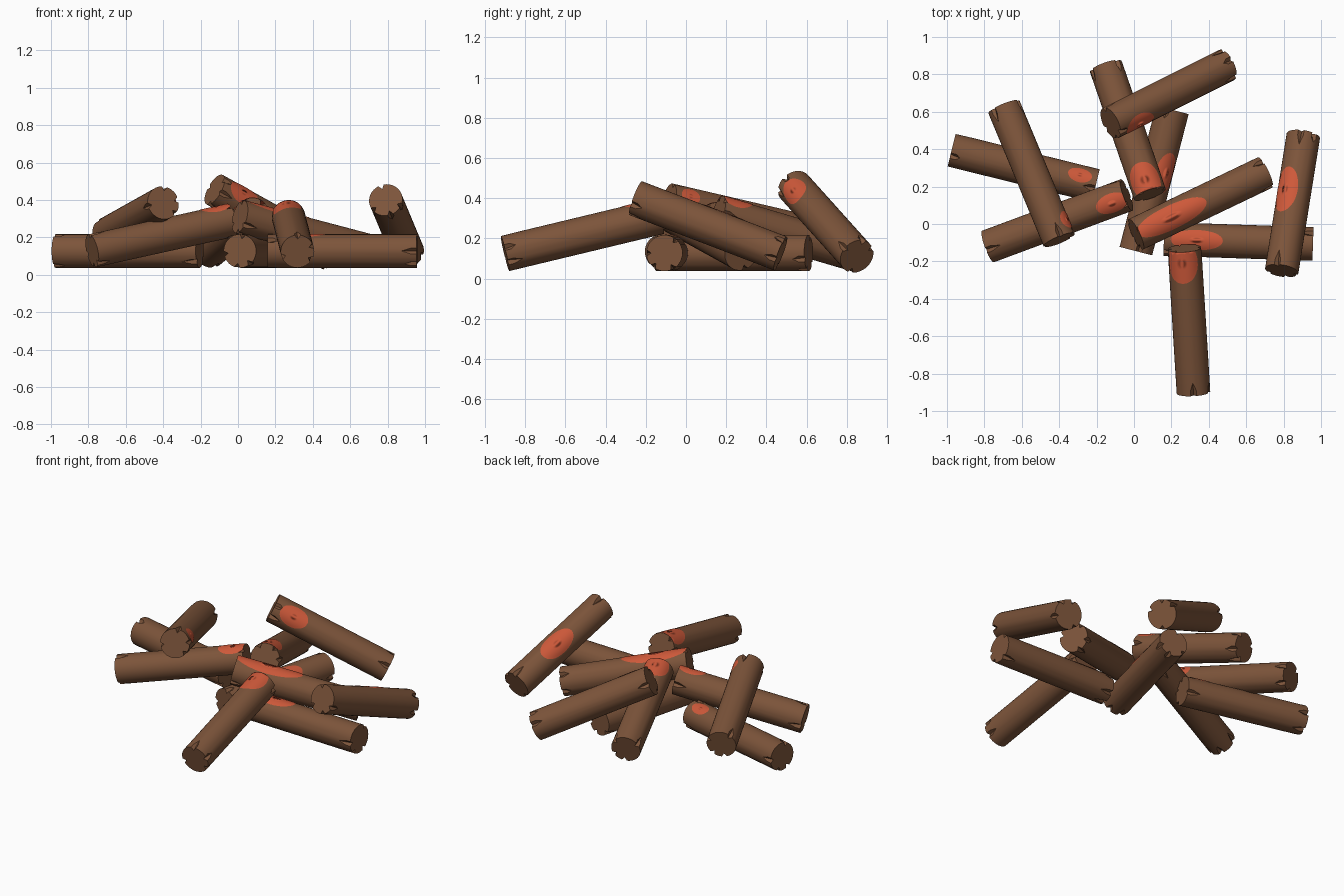
import bpy, bmesh, math, random
from mathutils import Vector

if "Cube" in bpy.data.objects:
    bpy.data.objects.remove(bpy.data.objects["Cube"])

random.seed(4)
R, SIDES = 0.09, 36


def material(name, rgb):
    m = bpy.data.materials.new(name)
    m.diffuse_color = (*rgb, 1)
    m.use_nodes = True
    m.node_tree.nodes["Principled BSDF"].inputs["Base Color"].default_value = m.diffuse_color
    return m


BROWN = material("bark brown", (0.205, 0.090, 0.043))
EMBER = material("ember orange", (0.62, 0.100, 0.042))


def finish(bm, name, mat):
    bmesh.ops.recalc_face_normals(bm, faces=bm.faces)
    me = bpy.data.meshes.new(name)
    bm.to_mesh(me)
    bm.free()
    me.materials.append(mat)
    ob = bpy.data.objects.new(name, me)
    bpy.context.collection.objects.link(ob)
    return ob


def frame(a, b):
    """Axis, sideways and upward directions of a log."""
    axis = (b - a).normalized()
    side = axis.cross(Vector((0, 0, 1))).normalized()
    return axis, side, side.cross(axis)


def log(name, a, b):
    axis, side, up = frame(a, b)
    length = (b - a).length

    def notches():
        start = random.randrange(SIDES)
        return {(start + k) % SIDES: random.uniform(0.05, 0.09) for k in (0, 5, 12, 23)}

    cuts = (notches(), notches())
    bm = bmesh.new()
    rings = []
    for k in range(4):
        end = k // 2
        ring = []
        for i in range(SIDES):
            t = 2 * math.pi * i / SIDES
            r, deep = R, cuts[end].get(i, 0.03)
            if k in (0, 3) and i in cuts[end]:      # split wood at the rim
                r = R * 0.74
            d = 0 if k in (0, 3) else deep
            z = d if end == 0 else length - d
            ring.append(bm.verts.new(a + axis * z + (up * math.cos(t) + side * math.sin(t)) * r))
        rings.append(ring)
    for p, q in zip(rings, rings[1:]):
        for i in range(SIDES):
            j = (i + 1) % SIDES
            bm.faces.new((p[i], p[j], q[j], q[i]))
    for ring, pt in ((rings[0], a), (rings[3], b)):  # end grain
        c = bm.verts.new(pt)
        for i in range(SIDES):
            bm.faces.new((ring[i], ring[(i + 1) % SIDES], c))
    ob = finish(bm, name, BROWN)
    bpy.ops.object.select_all(action='DESELECT')
    bpy.context.view_layer.objects.active = ob
    ob.select_set(True)
    bpy.ops.object.shade_smooth_by_angle(angle=math.radians(25))


def ember(name, a, b, t, toward, tilt, half_len, half_ang):
    """Thin glowing oval that hugs the log surface."""
    axis, side, up = frame(a, b)
    length = (b - a).length
    sign = 1 if side.dot(Vector(toward)) >= 0 else -1
    bm = bmesh.new()

    def point(r, phi):
        z = min(max(t * length + half_len * r * math.cos(phi), 0), length)
        th = math.radians(sign * tilt + half_ang * r * math.sin(phi))
        return bm.verts.new(a + axis * z + (up * math.cos(th) + side * math.sin(th)) * (R + 0.002))

    n = 32
    prev = None
    for k in range(6):
        ring = [point((k + 1) / 6, 2 * math.pi * i / n) for i in range(n)]
        for i in range(n):
            j = (i + 1) % n
            if prev:
                bm.faces.new((prev[i], prev[j], ring[j], ring[i]))
        if not prev:
            bm.faces.new(ring)
        prev = ring
    bm.normal_update()
    # make the patch face away from the log
    total = Vector()
    for f in bm.faces:
        total += f.normal * f.calc_area()
    th = math.radians(sign * tilt)
    out = up * math.cos(th) + side * math.sin(th)
    me_flip = total.dot(out) < 0
    ob_faces = list(bm.faces)
    if me_flip:
        bmesh.ops.reverse_faces(bm, faces=ob_faces)
    me = bpy.data.meshes.new(name)
    bm.to_mesh(me)
    bm.free()
    me.materials.append(EMBER)
    for p in me.polygons:
        p.use_smooth = True
    bpy.context.collection.objects.link(bpy.data.objects.new(name, me))


# start, end, then ember: position along log, lean direction, lean, half length, half angle
LOGS = [
    ((-.975, .395, .127), (-.205, .205, .127), .88, (0, 1, 0), 24, .065, 26),
    ((-.78, -.12, .128), (-.04, .155, .29), .91, (0, -1, 0), 10, .09, 35),
    ((-.695, .625, .22), (-.40, -.085, .385), .90, (1, 0, 0), 62, .05, 30),
    ((.79, -.25, .40), (.905, .47, .125), .56, (-1, 0, 0), 35, .13, 45),
    ((-.15, .84, .125), (.085, .16, .325), .92, (1, 0, 0), 0, .10, 58),
    ((-.125, .54, .455), (.495, .85, .11), .17, (0, -1, 0), 58, .09, 42),
    ((.01, -.055, .31), (.70, .275, .128), .25, (0, -1, 0), 0, .21, 44),
    ((.01, -.145, .127), (.205, .61, .127), .57, (1, 0, 0), 35, .11, 38),
    ((.16, -.08, .127), (.957, -.107, .127), .22, (0, 1, 0), 0, .14, 36),
    ((.27, -.13, .31), (.318, -.90, .125), .08, (-1, 0, 0), 12, .11, 58),
]
for n, (a, b, *patch) in enumerate(LOGS, 1):
    a, b = Vector(a), Vector(b)
    log(f"log_{n}", a, b)
    ember(f"ember_{n}", a, b, *patch)
